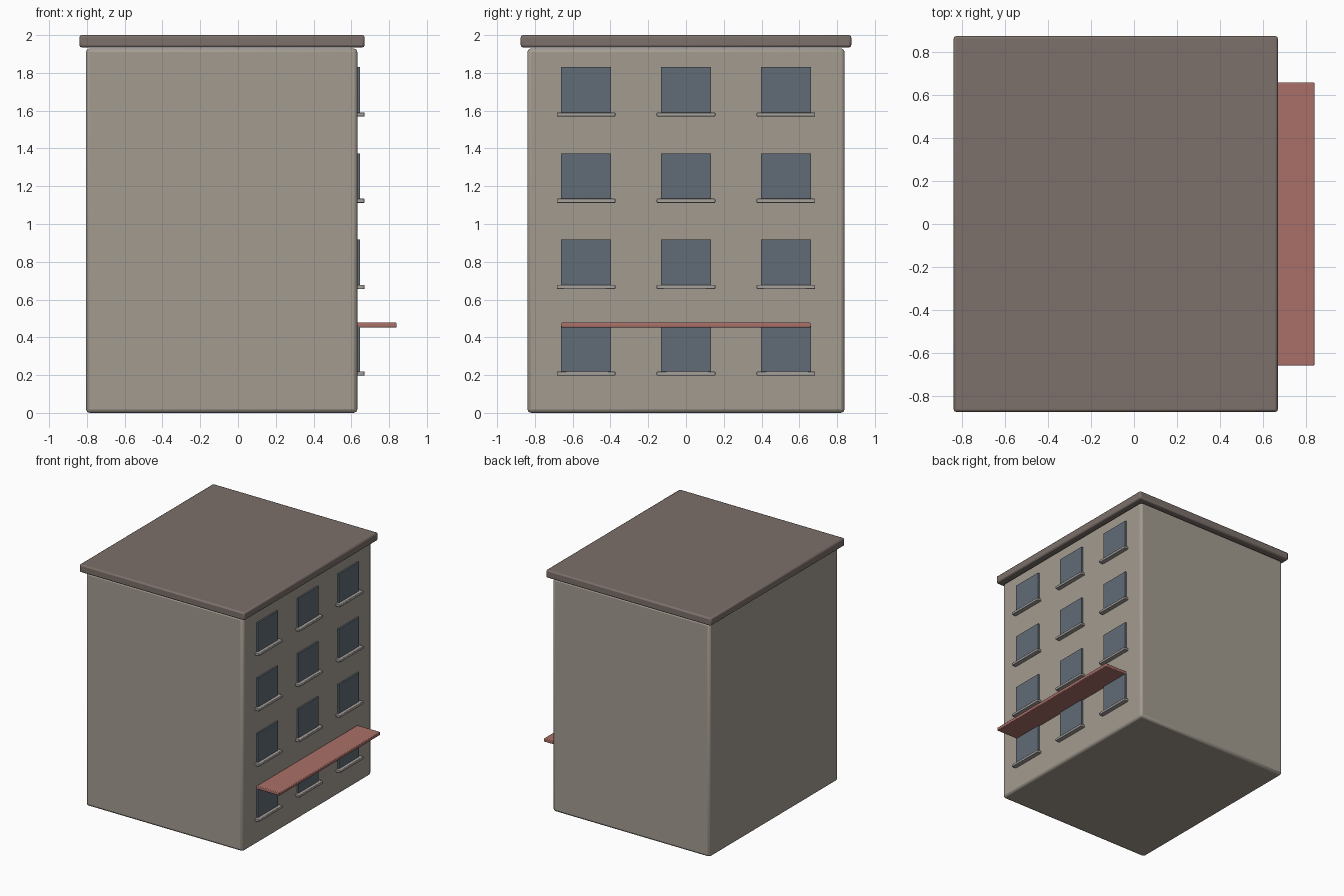
import bpy

if "Cube" in bpy.data.objects:
    bpy.data.objects.remove(bpy.data.objects["Cube"])


def material(name, rgb):
    m = bpy.data.materials.new(name)
    m.diffuse_color = (*rgb, 1)
    m.use_nodes = True
    m.node_tree.nodes["Principled BSDF"].inputs["Base Color"].default_value = m.diffuse_color
    return m


WALL = material("wall_stone", (0.37, 0.33, 0.28))
ROOF = material("roof_brown", (0.20, 0.16, 0.145))
GLASS = material("glass_blue", (0.12, 0.15, 0.18))
SILL = material("sill_grey", (0.38, 0.36, 0.34))
CANOPY = material("canopy_red", (0.40, 0.16, 0.14))


def box(name, lo, hi, mat, bevel=0.0, segments=2):
    """Box between two corners, with optional rounded edges."""
    bpy.ops.mesh.primitive_cube_add(
        size=1, location=[(a + b) / 2 for a, b in zip(lo, hi)])
    ob = bpy.context.object
    ob.name = name
    ob.scale = [b - a for a, b in zip(lo, hi)]
    bpy.ops.object.transform_apply(location=False, rotation=False, scale=True)
    ob.data.materials.append(mat)
    if bevel:
        mod = ob.modifiers.new("rounded_edges", "BEVEL")
        mod.width = bevel
        mod.segments = segments
        bpy.ops.object.shade_smooth_by_angle(angle=0.6)
    return ob


# Main block and overhanging roof slab
box("walls", (-0.805, -0.84, 0.0), (0.632, 0.84, 1.93), WALL, 0.02)
box("roof", (-0.84, -0.875, 1.935), (0.67, 0.875, 2.0), ROOF, 0.012)

# Windows with sills on the right-hand facade
for floor in range(4):
    z = 0.22 + floor * 0.457
    for col in (-1, 0, 1):
        y = col * 0.529
        tag = f"{floor + 1}_{col + 2}"
        box("window_" + tag, (0.622, y - 0.132, z), (0.645, y + 0.132, z + 0.24), GLASS)
        box("sill_" + tag, (0.631, y - 0.155, z - 0.022), (0.67, y + 0.155, z),
            SILL, 0.004)

# Canopy over the ground floor
box("canopy", (0.63, -0.66, 0.452), (0.84, 0.66, 0.478), CANOPY, 0.005)
